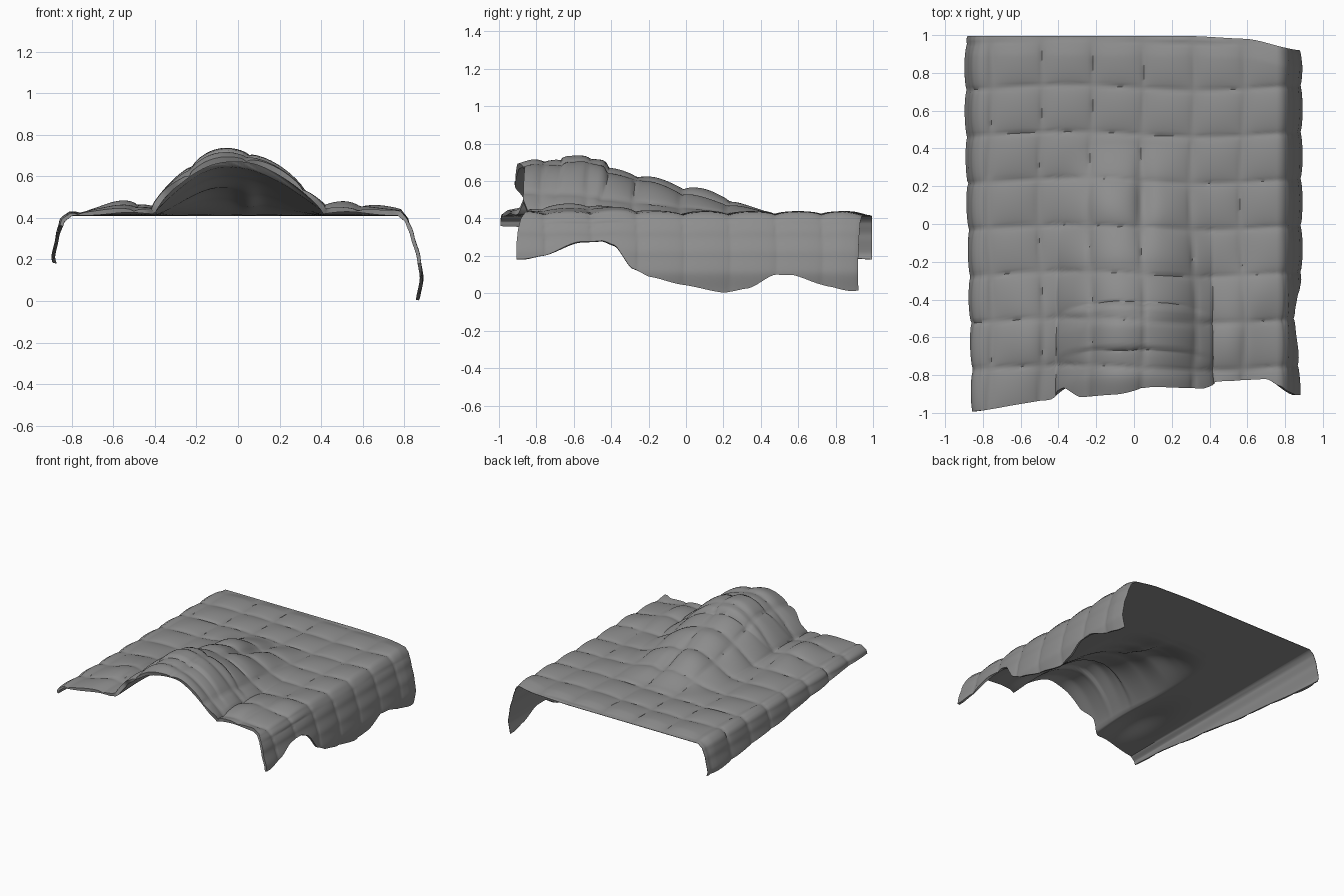
import bpy, bmesh
from math import sin, cos, pi, exp

if "Cube" in bpy.data.objects:
    bpy.data.objects.remove(bpy.data.objects["Cube"])

NU, NV, BASE = 150, 140, 0.41


def curve(pts, t):
    """Smoothed interpolation through (t, value) pairs."""
    if t <= pts[0][0]:
        return pts[0][1]
    for (a, p), (b, q) in zip(pts, pts[1:]):
        if t <= b:
            k = (t - a) / (b - a)
            return p + (q - p) * (0.5 * k + 0.5 * k * k * (3 - 2 * k))
    return pts[-1][1]


def bump(x, y, cx, cy, rx, ry):
    return exp(-((x - cx) / rx) ** 2 - ((y - cy) / ry) ** 2)


# Outline of the blanket, ridge height, and hanging depth of both sides
FRONT = [(-.87, -.995), (-.45, -.93), (-.35, -.865), (-.27, -.915), (-.1, -.895), (.1, -.855),
         (.35, -.87), (.45, -.83), (.7, -.82), (.84, -.905)]
BACK = [(-.9, .995), (.3, .995), (.6, .98), (.87, .92)]
RIDGE = [(-.92, .25), (-.8, .285), (-.7, .28), (-.66, .275), (-.64, .295), (-.54, .305), (-.45, .28),
         (-.425, .235), (-.2, .19), (0, .13), (.2, .07), (.42, .005), (.5, 0)]
DROP_R = [(-.91, .23), (-.8, .21), (-.6, .14), (-.47, .135), (-.4, .16), (-.3, .28), (-.2, .32),
          (0, .365), (.22, .405), (.35, .38), (.5, .31), (.6, .31), (.8, .37), (.92, .395)]
DROP_L = [(-1, .05), (-.7, .06), (-.3, .1), (.2, .16), (1, .23)]
SIDE_R = [(0, .77), (.03, .805), (.1, .83), (.2, .86), (.3, .875), (.41, .855)]
SIDE_L = [(0, -.80), (.03, -.835), (.1, -.86), (.2, -.88), (.24, -.87)]


def height(x, y):
    c = -.05
    w = .46 if x > c else .35
    t = min(abs(x - c) / w, 1)
    sharp = curve([(-.9, .8), (-.4, .9), (.4, 1.6)], y)
    # Fold steps curve forward toward the flanks
    z = curve(RIDGE, y + .06 * t ** 3) * max(cos(pi * t / 2), 0) ** sharp
    z += .05 * bump(x, y, -.53, -.62, .13, .3)
    z += .045 * bump(x, y, .52, -.6, .13, .25) + .02 * bump(x, y, .66, -.35, .12, .15)
    # Valley between the legs
    z -= .03 * bump(x, y, .05, .12, .05, .2)
    z += .025 * bump(x, y, -.15, .12, .14, .12)
    return BASE + max(z, 0)


def place(i, j):
    """Point on the under sheet, and its quilting coordinates."""
    u, v = i / NU, j / NV
    y0 = -.95 + 1.92 * v
    d = 0
    if u < .12 or u > .82:
        left = u < .12
        k = (.12 - u) / .12 if left else (u - .82) / .18
        d = k * curve(DROP_L if left else DROP_R, y0)
        x = curve(SIDE_L if left else SIDE_R, d)
        q = x - d if left else x + d
    else:
        x = q = -.80 + 1.57 * (u - .12) / .70
    lo, hi = curve(FRONT, x), curve(BACK, x)
    y = lo + (hi - lo) * v
    return (x, y, height(x, y) - d), q, y, d, (hi - y)


def puff(q, y, d, edge):
    # Wandering seams, flattened toward the back hem and the hanging sides
    sx = abs(sin(pi * (q - .04 + .012 * sin(5 * y + 1)) / .267))
    sy = abs(sin(pi * (y + .02 + .014 * sin(4.5 * q)) / .247))
    sx += (1 - sx) * min(d / .15, 1) * .9 if d and q < 0 else 0
    sx += (1 - sx) * min(d / .15, 1) * .9 if d and q > 0 else 0
    size = .026 - .011 * min(d / .1, 1)
    return .003 + size * (sx * sy) ** .42 * min(edge / .1, 1) ** .5


# Under sheet and puffed top sheet, joined round the rim
bm = bmesh.new()
info = [[place(i, j) for j in range(NV + 1)] for i in range(NU + 1)]
low = [[bm.verts.new(p[0]) for p in row] for row in info]
for i in range(NU):
    for j in range(NV):
        bm.faces.new((low[i][j], low[i + 1][j], low[i + 1][j + 1], low[i][j + 1]))
bm.normal_update()
top = [[bm.verts.new(v.co + v.normal * puff(*p[1:4], max(p[4], 0))) for v, p in zip(r, s)]
       for r, s in zip(low, info)]
for f in list(bm.faces):
    f.normal_flip()
for i in range(NU):
    for j in range(NV):
        bm.faces.new((top[i][j], top[i + 1][j], top[i + 1][j + 1], top[i][j + 1]))
for j0 in (0, NV):
    for i in range(NU):
        bm.faces.new((low[i][j0], low[i + 1][j0], top[i + 1][j0], top[i][j0]))
for i0 in (0, NU):
    for j in range(NV):
        bm.faces.new((low[i0][j], low[i0][j + 1], top[i0][j + 1], top[i0][j]))
bmesh.ops.recalc_face_normals(bm, faces=bm.faces)

mesh = bpy.data.meshes.new("quilted_blanket")
bm.to_mesh(mesh)
bm.free()
blanket = bpy.data.objects.new("quilted_blanket", mesh)
bpy.context.collection.objects.link(blanket)
cloth = bpy.data.materials.new("dark_grey_cloth")
cloth.diffuse_color = (.27, .27, .27, 1)
cloth.use_nodes = True
cloth.node_tree.nodes["Principled BSDF"].inputs["Base Color"].default_value = cloth.diffuse_color
mesh.materials.append(cloth)
bpy.context.view_layer.objects.active = blanket
blanket.select_set(True)
bpy.ops.object.shade_smooth_by_angle(angle=0.9)
